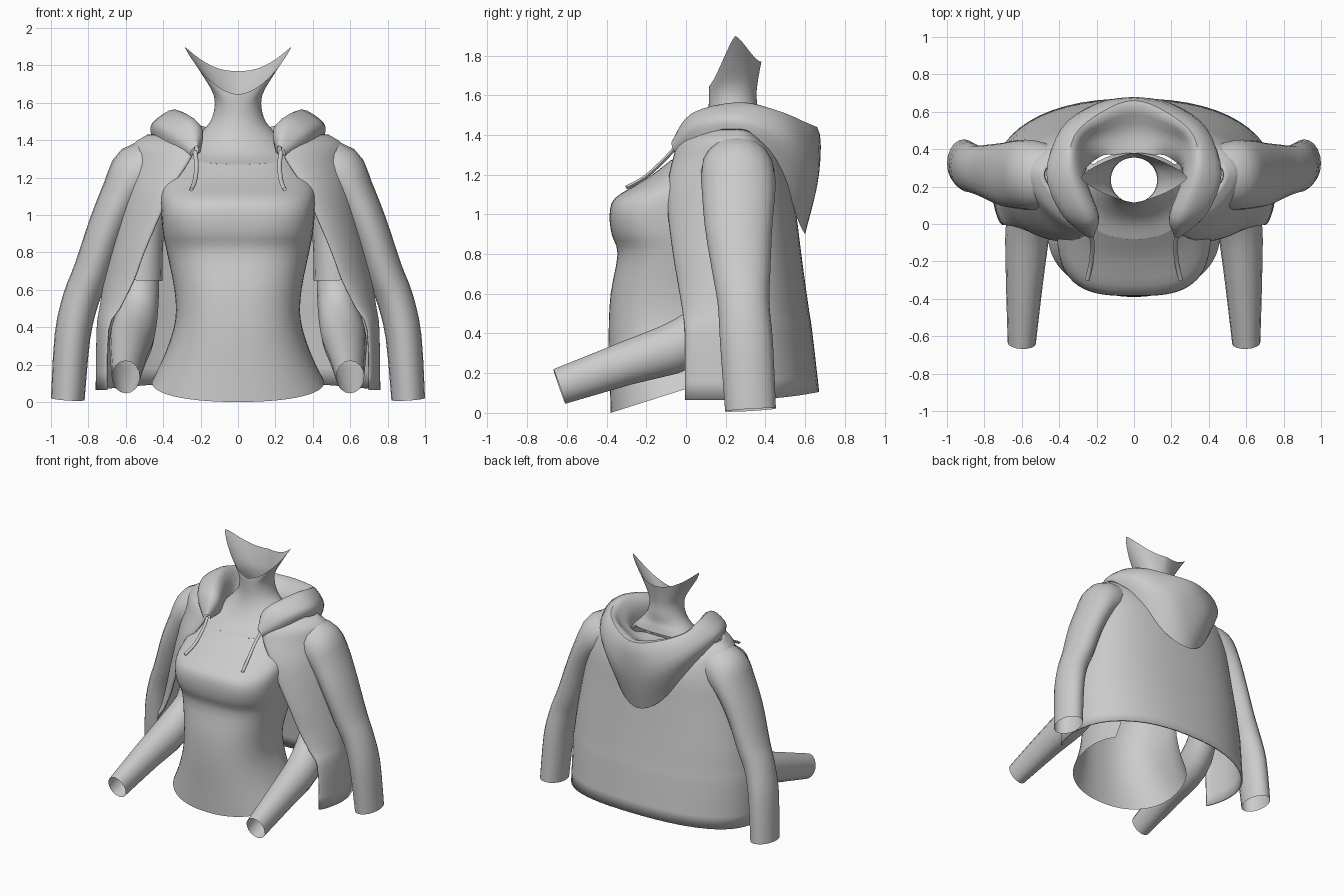
import bpy, bmesh
from math import cos, sin, pi
from mathutils import Vector

cube = bpy.data.objects.get("Cube")
if cube:
    bpy.data.objects.remove(cube, do_unlink=True)

grey = bpy.data.materials.new("soft grey")
grey.use_nodes = True
colour = (0.6, 0.6, 0.6, 1)
grey.diffuse_color = colour
grey.node_tree.nodes["Principled BSDF"].inputs["Base Color"].default_value = colour


def smooth_rows(rows, steps):
    """Catmull-Rom interpolation between rows of numbers."""
    out = []
    last = len(rows) - 1
    for i in range(last):
        a, b, c, d = rows[max(i - 1, 0)], rows[i], rows[i + 1], rows[min(i + 2, last)]
        for s in range(steps):
            t = s / steps
            out.append([q + t / 2 * (r - p + t * (2 * p - 5 * q + 4 * r - e + t * (3 * (q - r) + e - p)))
                        for p, q, r, e in zip(a, b, c, d)])
    out.append(list(rows[last]))
    return out


def loft(name, rings, closed=True, mirror=False, thickness=0):
    """Skin a list of equal point rows."""
    bm = bmesh.new()
    grid = [[bm.verts.new(p) for p in ring] for ring in rings]
    n = len(grid[0])
    for low, high in zip(grid, grid[1:]):
        for j in range(n if closed else n - 1):
            k = (j + 1) % n
            bm.faces.new((low[j], low[k], high[k], high[j]))
    mesh = bpy.data.meshes.new(name)
    bm.to_mesh(mesh)
    bm.free()
    mesh.materials.append(grey)
    obj = bpy.data.objects.new(name, mesh)
    bpy.context.collection.objects.link(obj)
    if mirror:
        obj.modifiers.new("mirror", 'MIRROR').use_clip = True
    if thickness:
        mod = obj.modifiers.new("thickness", 'SOLIDIFY')
        mod.thickness, mod.offset = thickness, 0
    bpy.ops.object.select_all(action='DESELECT')
    obj.select_set(True)
    bpy.context.view_layer.objects.active = obj
    bpy.ops.object.shade_smooth_by_angle(angle=pi / 4)


def power(v, n):
    return (1 if v >= 0 else -1) * abs(v) ** (2 / n)


def body_ring(row, start=0, sweep=2 * pi, count=48):
    """Squared-off oval: front z, back z, half width, front y, back y, squareness, side lift."""
    zf, zb, w, yf, yb, n, lift = row
    ring = []
    for i in range(count):
        a = start + sweep * i / count
        x = power(cos(a), n)
        s = (power(sin(a), n) + 1) / 2
        ring.append((w * x, yf + (yb - yf) * s, zf + (zb - zf) * s + lift * x * x))
    return ring


def tube(name, path, side, steps=3, count=16):
    """Mirrored oval tube: x, y, z, radius along side, radius across it."""
    rows = smooth_rows(path, steps)
    pts = [Vector(r[:3]) for r in rows]
    rings = []
    for i, (p, r) in enumerate(zip(pts, rows)):
        along = pts[min(i + 1, len(pts) - 1)] - pts[max(i - 1, 0)]
        across = along.cross(side).normalized()
        u = across.cross(along).normalized()
        rings.append([p + u * r[3] * cos(a) + across * r[4] * sin(a)
                      for a in (2 * pi * j / count for j in range(count))])
    loft(name, rings, mirror=True)


X, Y = Vector((1, 0, 0)), Vector((0, 1, 0))

# Fitted shirt, open at the back beneath the jacket
neckline = (1.27, 1.4, .29, -.08, .38, 2.3, 0)
shirt = [(0, .21, .46, -.38, .28, 2.2, 0),
         (.2, .33, .385, -.385, .27, 2.3, 0),
         (.4, .48, .335, -.39, .27, 2.4, 0),
         (.6, .6, .34, -.38, .29, 2.4, 0),
         (.8, .8, .38, -.345, .34, 2.6, 0),
         (.9, .9, .4, -.375, .37, 2.9, 0),
         (1, 1, .41, -.385, .4, 3.1, 0),
         (1.08, 1.1, .415, -.36, .42, 2.8, 0),
         (1.15, 1.2, .41, -.25, .42, 2.4, 0),
         (1.2, 1.3, .37, -.17, .41, 2.3, 0),
         neckline]
loft("shirt", [body_ring(r, .75 * pi, 1.53 * pi) for r in smooth_rows(shirt, 3)], closed=False)

# Neck flaring to a swept, pointed upper edge
neck = [neckline,
        (1.32, 1.44, .245, .01, .37, 2.2, 0),
        (1.41, 1.48, .19, .08, .36, 2, 0),
        (1.5, 1.54, .138, .11, .36, 2, 0),
        (1.58, 1.61, .128, .115, .355, 2, .04),
        (1.62, 1.69, .2, .115, .365, 1.6, .11),
        (1.645, 1.77, .285, .115, .38, 1.35, .19)]
loft("neck", [body_ring(r) for r in smooth_rows(neck, 3)])

# Arms: short shirt sleeve and a forearm reaching forward
tube("shirt_sleeve", [(.47, .2, 1.1, .12, .11), (.505, .2, .9, .12, .108),
                      (.515, .2, .65, .12, .11)], Y)
tube("forearm", [(.52, .22, .72, .1, .1), (.53, .17, .52, .105, .11),
                 (.565, 0, .355, .12, .13), (.585, -.3, .25, .1, .11),
                 (.6, -.638, .133, .075, .092)], X)

# Open jacket: z, front edge x and y, side x and y, back y, back rise
jacket = [(.065, .7, 0, .755, .2, .665, .04),
          (.39, .69, 0, .75, .2, .63, .02),
          (.5, .63, -.01, .735, .21, .615, .01),
          (.65, .555, -.035, .71, .23, .595, 0),
          (.8, .5, -.06, .68, .24, .575, 0),
          (1, .415, -.085, .64, .25, .55, 0),
          (1.15, .35, -.085, .61, .26, .53, 0),
          (1.28, .265, -.06, .58, .26, .5, -.04),
          (1.37, .23, -.02, .56, .26, .46, -.08),
          (1.425, .28, .1, .48, .26, .4, -.1)]


def jacket_row(row, count=14):
    z, xe, ye, xs, ys, yb, rise = row
    front, back = [], []
    for i in range(count + 1):
        a = pi / 2 * i / count
        front.append((xe + (xs - xe) * power(sin(a), 1.6), ys - (ys - ye) * power(cos(a), 1.6), z))
        back.append((xs * power(cos(a), 2.3), ys + (yb - ys) * power(sin(a), 2.3),
                     z + rise * sin(a) ** 2))
    return front + back[1:]


loft("jacket_body", [jacket_row(r) for r in smooth_rows(jacket, 3)],
     closed=False, mirror=True, thickness=.012)

# Jacket sleeves hanging at the sides
tube("jacket_sleeve", [(.42, .255, 1.265, .16, .14),
                       (.53, .26, 1.22, .185, .16),
                       (.61, .265, 1.12, .185, .12),
                       (.695, .265, .94, .17, .105),
                       (.78, .28, .7, .145, .1),
                       (.84, .29, .55, .13, .098),
                       (.885, .305, .35, .133, .096),
                       (.91, .325, .015, .128, .09)], Y, count=20)

# Lowered hood: sections from the front point round to the back pouch
hood = [[(.22, -.03, 1.32), (.21, -.05, 1.35), (.22, -.07, 1.37), (.25, -.07, 1.34), (.25, -.05, 1.3)],
        [(.2, .06, 1.34), (.19, .04, 1.46), (.26, .03, 1.51), (.38, .05, 1.46), (.38, .06, 1.38)],
        [(.26, .27, 1.33), (.27, .27, 1.48), (.34, .27, 1.565), (.46, .27, 1.49), (.46, .28, 1.41)],
        [(.18, .36, 1.36), (.25, .43, 1.43), (.32, .47, 1.52), (.39, .51, 1.39), (.35, .47, 1.23)],
        [(.1, .37, 1.38), (.13, .48, 1.4), (.17, .6, 1.465), (.2, .645, 1.25), (.17, .56, .98)],
        [(0, .37, 1.38), (0, .5, 1.38), (0, .66, 1.44), (0, .67, 1.2), (0, .6, .9)]]
flat = [[c for p in section for c in p] for section in hood]
other_half = [[-c if i % 3 == 0 else c for i, c in enumerate(row)] for row in flat[-2::-1]]
sections = []
for row in smooth_rows(flat + other_half, 4):
    points = [row[i:i + 3] for i in range(0, len(row), 3)]
    sections.append(smooth_rows(points, 4))
loft("hood", sections, closed=False)

# Drawstrings
tube("drawstring", [(.23, -.05, 1.34, .012, .01), (.222, -.12, 1.265, .012, .01),
                    (.23, -.21, 1.185, .012, .01), (.25, -.3, 1.135, .012, .01)], X, count=8)
